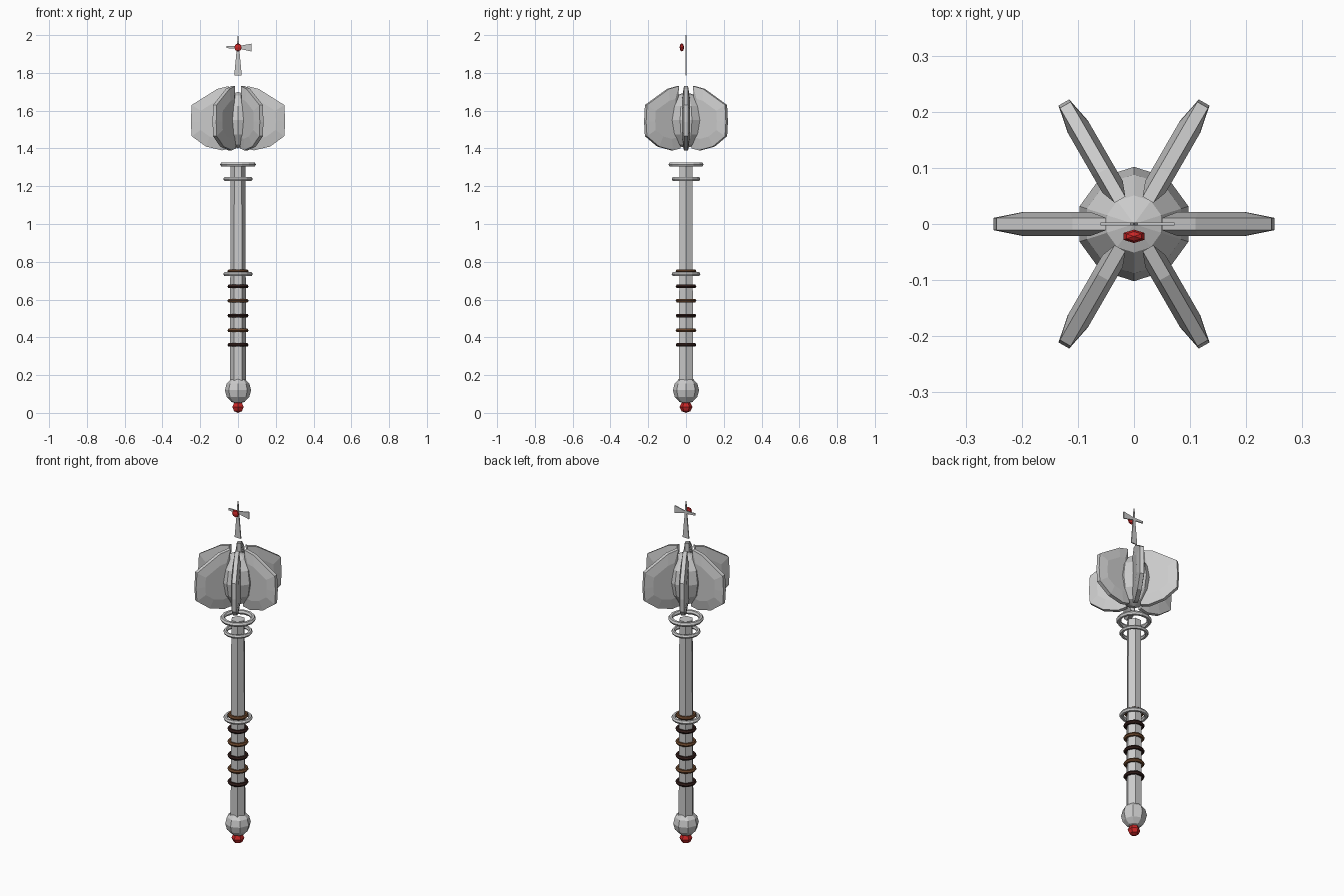
import bpy, bmesh, math

if "Cube" in bpy.data.objects:
    bpy.data.objects.remove(bpy.data.objects["Cube"])


def material(name, rgb):
    m = bpy.data.materials.new(name)
    m.diffuse_color = (*rgb, 1)
    m.use_nodes = True
    m.node_tree.nodes["Principled BSDF"].inputs["Base Color"].default_value = m.diffuse_color
    return m


RED = material("red_gem", (0.6, 0.02, 0.02))
BROWN = material("brown_leather", (0.14, 0.06, 0.025))
DARK = material("dark_leather", (0.03, 0.012, 0.01))


def finish(name, mat=None, scale=None):
    o = bpy.context.object
    o.name = name
    if scale:
        o.scale = scale
    if mat:
        o.data.materials.append(mat)
    return o


def ring(name, z, outer, minor, mat=None):
    bpy.ops.mesh.primitive_torus_add(location=(0, 0, z), major_radius=outer - minor, minor_radius=minor,
                                     major_segments=14, minor_segments=6)
    finish(name, mat)


def ball(name, loc, scale, seg, rings, mat=None):
    bpy.ops.mesh.primitive_uv_sphere_add(segments=seg, ring_count=rings, radius=1, location=loc)
    finish(name, mat, scale)


def loft(name, layers, angle=0):
    """Closed solid from stacked (y, [(x, z), ...]) outlines of equal length."""
    bm = bmesh.new()
    loops = [[bm.verts.new((x, y, z)) for x, z in pts] for y, pts in layers]
    n = len(loops[0])
    for a, b in zip(loops, loops[1:]):
        for i in range(n):
            j = (i + 1) % n
            bm.faces.new((a[i], a[j], b[j], b[i]))
    bm.faces.new(loops[0][::-1])
    bm.faces.new(loops[-1])
    bmesh.ops.recalc_face_normals(bm, faces=bm.faces)
    me = bpy.data.meshes.new(name)
    bm.to_mesh(me)
    bm.free()
    o = bpy.data.objects.new(name, me)
    o.rotation_euler.z = angle
    bpy.context.collection.objects.link(o)


# Six-sided shaft, slightly tapered
bpy.ops.mesh.primitive_cone_add(vertices=6, radius1=0.043, radius2=0.039, depth=1.17,
                                location=(0, 0, 0.725), rotation=(0, 0, math.pi / 6))
finish("shaft")

# Pommel and its gem
ball("pommel", (0, 0, 0.12), (0.069, 0.069, 0.072), 8, 6)
ball("pommel_gem", (0, 0, 0.031), (0.034, 0.034, 0.031), 6, 4, RED)

# Metal collars
ring("upper_collar", 1.315, 0.095, 0.013)
ring("lower_collar", 1.238, 0.078, 0.011)
ring("grip_collar", 0.735, 0.078, 0.012)

# Leather grip bands, alternating colours
for i, z in enumerate((0.36, 0.437, 0.515, 0.594, 0.67, 0.75)):
    ring(f"grip_band_{i + 1}", z, 0.056, 0.011, BROWN if i % 2 else DARK)

# Head core
ball("head_core", (0, 0, 1.55), (0.102, 0.102, 0.15), 10, 6)

# Six flanges with a thick middle and thinner rim
rim = [(0.05, 1.73), (0.11, 1.715), (0.245, 1.63), (0.25, 1.54), (0.245, 1.465),
       (0.17, 1.41), (0.085, 1.39), (0.04, 1.40), (0.055, 1.55)]
ridge = [(0.12 + (x - 0.12) * 0.62, 1.55 + (z - 1.55) * 0.62) for x, z in rim]
for i in range(6):
    loft(f"flange_{i + 1}", [(-0.021, ridge), (-0.011, rim), (0.011, rim), (0.021, ridge)],
         i * math.pi / 3)

# Thin cross finial above the head
Z = 1.935
arms = {
    "finial_stem": [(-0.02, 1.785), (0.02, 1.785), (0.006, Z), (-0.006, Z)],
    "finial_tip": [(-0.007, Z), (0.007, Z), (0.001, 2.0), (-0.001, 2.0)],
    "finial_right_arm": [(0, Z - 0.006), (0.072, Z - 0.022), (0.072, Z + 0.02), (0, Z + 0.006)],
    "finial_left_arm": [(0, Z - 0.008), (0, Z + 0.008), (-0.06, Z + 0.008), (-0.06, Z - 0.004)],
}
for name, pts in arms.items():
    loft(name, [(-0.003, pts), (0.003, pts)])
ball("finial_gem", (0, -0.022, Z), (0.022, 0.012, 0.022), 6, 4, RED)
